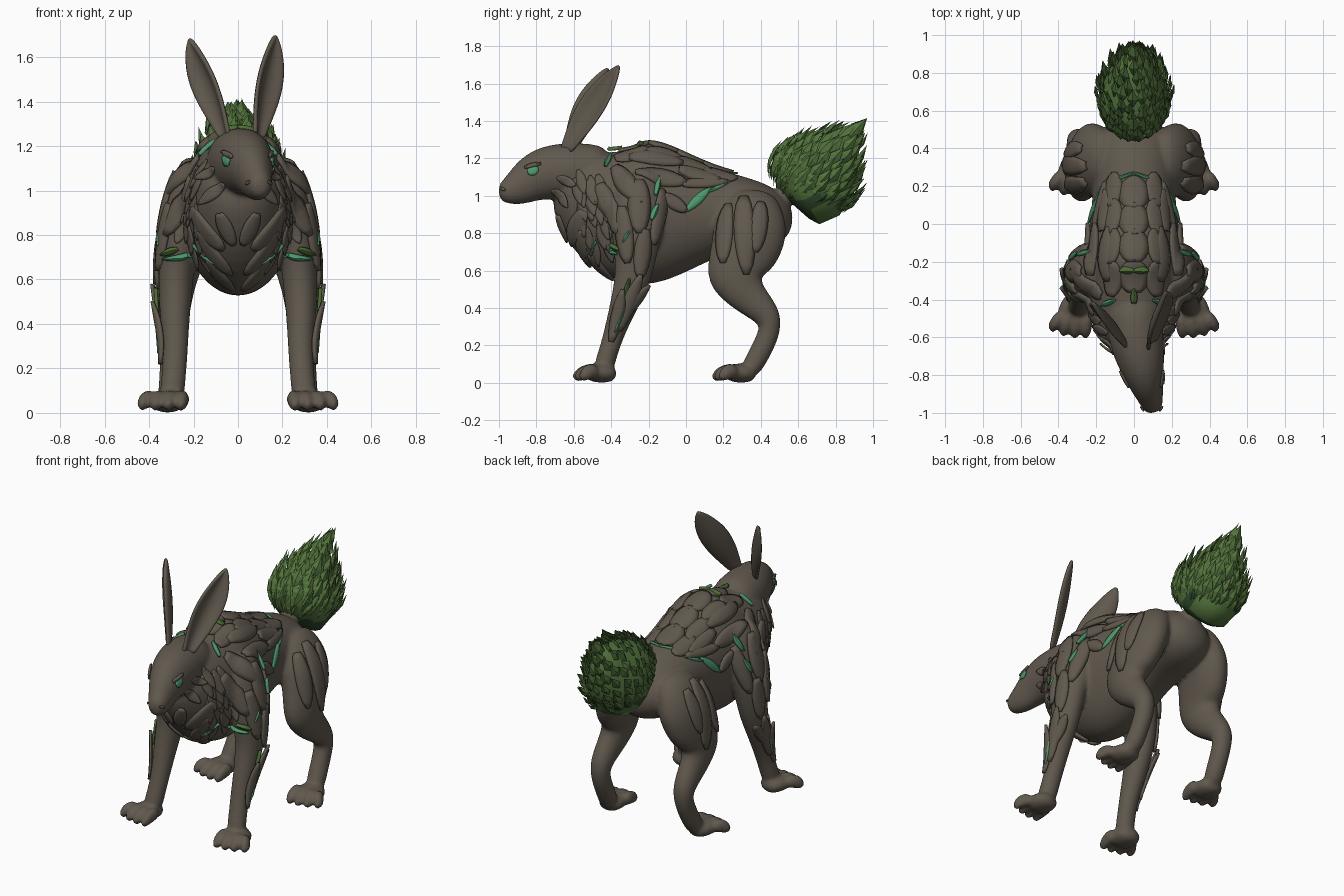
import bpy, bmesh, math, random
from mathutils import Vector as V
from mathutils.bvhtree import BVHTree

random.seed(4)
if "Cube" in bpy.data.objects:
    bpy.data.objects.remove(bpy.data.objects["Cube"])


def material(name, rgb):
    m = bpy.data.materials.new(name)
    m.use_nodes = True
    m.diffuse_color = (*rgb, 1)
    bsdf = m.node_tree.nodes["Principled BSDF"]
    bsdf.inputs["Base Color"].default_value = (*rgb, 1)
    bsdf.inputs["Roughness"].default_value = 0.8
    return m


BARK = material("bark brown", (0.118, 0.099, 0.076))
GLOW = material("glowing green", (0.075, 0.31, 0.155))
MOSS = material("moss green", (0.07, 0.15, 0.035))
LEAF = material("leaf green", (0.085, 0.17, 0.045))
DARK = material("dark leaf green", (0.03, 0.07, 0.025))


def finish(name, bm, mats, angle=40):
    me = bpy.data.meshes.new(name)
    bm.to_mesh(me)
    bm.free()
    ob = bpy.data.objects.new(name, me)
    bpy.context.collection.objects.link(ob)
    for m in mats:
        me.materials.append(m)
    bpy.ops.object.select_all(action="DESELECT")
    ob.select_set(True)
    bpy.context.view_layer.objects.active = ob
    bpy.ops.object.shade_smooth_by_angle(angle=math.radians(angle))
    return ob


def loft(bm, rings, s=1, n=14):
    """Closed tube through (x, y, z, half width, half depth) rings, x mirrored by s."""
    pts = [V((r[0] * s, r[1], r[2])) for r in rings]
    loops = []
    for i, r in enumerate(rings):
        t = (pts[min(i + 1, len(pts) - 1)] - pts[max(i - 1, 0)]).normalized()
        side = (V((1, 0, 0)) - t * t.x).normalized()
        up = t.cross(side)
        loops.append([bm.verts.new(pts[i] + side * r[3] * math.cos(a) + up * r[4] * math.sin(a))
                      for a in (math.tau * k / n for k in range(n))])
    for a, b in zip(loops, loops[1:]):
        for k in range(n):
            bm.faces.new((a[k], a[(k + 1) % n], b[(k + 1) % n], b[k]))
    bm.faces.new(loops[0][::-1])
    bm.faces.new(loops[-1])


# Body: torso, neck, head, legs and paws fused into one skin
TORSO = [(0, -.66, 1.1, .13, .13), (0, -.56, 1.035, .2, .24), (0, -.4, .93, .25, .35),
         (0, -.25, .9, .265, .405), (0, -.08, .905, .25, .36), (0, .1, .905, .225, .265),
         (0, .25, .905, .22, .215), (0, .4, .89, .225, .185), (0, .5, .86, .17, .14), (0, .57, .85, .07, .06)]
HEAD = [(0, -.4, 1.12, .14, .145), (0, -.54, 1.13, .15, .155), (.02, -.65, 1.13, .145, .157),
        (.045, -.76, 1.12, .12, .148), (.065, -.84, 1.085, .095, .122), (.085, -.91, 1.035, .072, .094),
        (.1, -.97, 1.02, .055, .066), (.107, -1.0, 1.02, .035, .04)]
FRONT_LEG = [(.15, -.25, 1.12, .1, .1), (.2, -.25, 1.0, .11, .15), (.245, -.26, .85, .105, .15),
             (.275, -.27, .7, .085, .12), (.28, -.28, .57, .08, .1), (.285, -.33, .42, .068, .078),
             (.28, -.38, .28, .057, .058), (.29, -.42, .15, .056, .052), (.3, -.45, .05, .06, .06)]
HIND_LEG = [(.11, .34, 1.0, .08, .12), (.175, .345, .94, .11, .17), (.23, .35, .82, .125, .212),
            (.265, .305, .67, .105, .185), (.285, .245, .55, .088, .16), (.29, .34, .45, .074, .1),
            (.295, .455, .35, .064, .072), (.295, .445, .26, .056, .062), (.3, .38, .13, .056, .058),
            (.31, .33, .05, .06, .055)]

bm = bmesh.new()
loft(bm, TORSO, n=18)
loft(bm, HEAD, n=16)
loft(bm, [(0, .42, .93, .08, .08), (0, .5, .98, .06, .06), (0, .6, 1.04, .06, .06)])
for s in (1, -1):
    for leg, y in ((FRONT_LEG, -.41), (HIND_LEG, .335)):
        loft(bm, leg, s)
        # paw pad with four toes turned slightly outward
        loft(bm, [(.3, y + .04, .045, .06, .04), (.315, y - .04, .055, .09, .058), (.33, y - .12, .05, .085, .045)], s)
        for k in range(4):
            f = k - 1.5
            x, fan = .33 + f * .052, f * .006 + .012
            reach = .195 - f * .012 - abs(f) * .012
            loft(bm, [(x - fan, y - .06, .062, .034, .042), (x, y - .11, .064, .037, .048),
                      (x + fan, y - reach + .035, .046, .033, .042),
                      (x + 1.3 * fan, y - reach, .018, .016, .02)], s, 8)
bmesh.ops.recalc_face_normals(bm, faces=bm.faces)
body = finish("body", bm, [BARK], 180)
sub = body.modifiers.new("round", "SUBSURF")
sub.levels = sub.render_levels = 2
rem = body.modifiers.new("fuse", "REMESH")
rem.mode, rem.voxel_size, rem.use_smooth_shade = "VOXEL", .011, True
smooth = body.modifiers.new("blend", "SMOOTH")
smooth.factor, smooth.iterations = .5, 8
skin = BVHTree.FromObject(body, bpy.context.evaluated_depsgraph_get())


def on_skin(view, a, b, s):
    """Point of the skin hit from the side (y, z), front (x, z) or top (x, y)."""
    start, way = {"side": (V((s, a, b)), V((-s, 0, 0))),
                  "front": (V((s * a, -2, b)), V((0, 1, 0))),
                  "top": (V((s * a, b, 3)), V((0, 0, -1)))}[view]
    hit = skin.ray_cast(start, way)[0]
    return hit or skin.find_nearest(start + way * .85)[0]


def scale(bm, view, a1, b1, a2, b2, width, s=1, bulge=.014, lift=0., blunt=.55):
    """Leaf-shaped plate hugging the skin from one point to another."""
    p, q = on_skin(view, a1, b1, s), on_skin(view, a2, b2, s)
    along = (q - p).normalized()
    nu, nv, grid = 8, 4, []
    for i in range(nu + 1):
        u = i / nu
        mid, nor = skin.find_nearest(p.lerp(q, u))[:2]
        side = nor.cross(along).normalized()
        w = width * (math.sin(math.pi * (.06 + .92 * u)) ** blunt)
        row = []
        for j in range(nv + 1):
            v = 2 * j / nv - 1
            c, n2 = skin.find_nearest(mid + side * w * v)[:2]
            row.append(bm.verts.new(c + n2 * (bulge * (1 - .6 * v * v) + lift * u * u)))
        grid.append(row)
    for i in range(nu):
        for j in range(nv):
            bm.faces.new((grid[i][j], grid[i + 1][j], grid[i + 1][j + 1], grid[i][j + 1]))


def plates(name, view, rows, mat, thick=.014, **kw):
    bm = bmesh.new()
    for r in rows:
        for s in (1, -1):
            scale(bm, view, *r, s=s, **kw)
    ob = finish(name, bm, [mat])
    mod = ob.modifiers.new("thickness", "SOLIDIFY")
    mod.thickness, mod.offset = thick, 0


# Bark armour
plates("shoulder_plates", "side", [
    (-.3, 1.2, -.02, 1.17, .05), (-.04, 1.14, .18, 1.08, .045), (-.27, 1.12, .0, 1.07, .05),
    (-.02, 1.06, .22, 1.07, .03), (-.38, 1.15, -.24, .96, .055), (-.46, 1.06, -.36, .8, .055),
    (-.25, 1.08, -.25, .8, .06), (-.13, 1.03, -.18, .74, .045), (-.34, .94, -.31, .64, .05),
    (-.22, .82, -.25, .56, .045), (-.12, 1.0, .0, .92, .035)], BARK, bulge=.016)
plates("haunch_plates", "side", [
    (.23, .95, .2, .64, .05), (.31, .99, .32, .58, .055), (.4, .96, .37, .7, .045)], BARK, bulge=.013)
plates("chest_plates", "front", [
    (.2, .92, .06, .74, .05), (.17, .82, .03, .63, .045), (.13, .7, .02, .56, .038),
    (.08, .9, .02, .76, .035)], BARK, bulge=.011)
plates("spine_plates", "top", [(.0, y, .0, y + .17, .085) for y in (-.36, -.2, -.06, .08)]
       + [(.12, y, .1, y + .18, .055) for y in (-.38, -.21, -.05, .09)], BARK, bulge=.012)
plates("forearm_plates", "side", [
    (-.4, .22, -.33, .5, .03), (-.36, .28, -.25, .58, .035), (-.33, .36, -.22, .53, .03)],
    BARK, lift=.025, blunt=.8)

# Fur tufts around throat, cheeks and chest
tufts = []
for i in range(24):
    z = random.uniform(.76, 1.14)
    y = -.61 + max(0, 1 - z) * .34 + random.uniform(0, .17)
    tufts.append((y, z, y + .04, z - random.uniform(.11, .16), .028))
plates("neck_fur", "side", tufts, BARK, thick=.008, bulge=.005, lift=.014, blunt=.9)
plates("cheek_tufts", "side", [(-.72, 1.03, -.62, .94, .028), (-.69, 1.1, -.58, 1.05, .025)],
       BARK, thick=.008, lift=.018, bulge=.005, blunt=.9)

# Glowing cracks and moss between the plates
plates("shoulder_cracks", "side", [
    (-.19, .87, -.16, .95, .015), (-.17, 1.0, -.15, 1.1, .015), (-.41, .71, -.36, .69, .013),
    (-.33, .75, -.3, .81, .011), (-.43, 1.15, -.4, 1.21, .013), (-.38, .27, -.33, .4, .008)],
    GLOW, thick=.006, bulge=.024, blunt=.8)
plates("flank_cracks", "side", [(.0, .92, .13, 1.04, .024), (.12, 1.02, .23, 1.07, .01)],
       GLOW, thick=.006, bulge=.012, blunt=.8)
plates("chest_cracks", "front", [(.19, .76, .1, .68, .007)], GLOW, thick=.006, bulge=.018)
plates("forearm_moss", "side", [(-.34, .42, -.3, .56, .01)], MOSS, thick=.006, bulge=.022)
plates("shoulder_moss", "front", [(.27, .74, .33, .71, .014)], MOSS, thick=.006, bulge=.024)
plates("withers_moss", "top", [(.0, -.24, .07, -.24, .02), (.0, -.43, .0, -.34, .015)],
       MOSS, thick=.006, bulge=.026)
plates("rump_crack", "top", [(.0, .27, .15, .2, .008)], GLOW, thick=.006, bulge=.012)
plates("eyes", "side", [(-.845, 1.125, -.79, 1.145, .026)], GLOW, thick=.008, bulge=.008)
plates("eyelids", "side", [(-.86, 1.15, -.775, 1.172, .009)], BARK, thick=.012, bulge=.01)
plates("nostrils", "side", [(-.985, 1.04, -.965, 1.03, .006)], BARK, thick=.008, bulge=.006)


# Ears: cupped blades, each with its own sweep
def ear(name, base, tip, s):
    bm = bmesh.new()
    base, tip = V(base), V(tip)
    side, front = V((.6 * s, .76, -.2)).normalized(), V((.75 * s, -.6, .1)).normalized()
    grid = []
    for i in range(13):
        u = i / 12
        mid = base.lerp(tip, u) - front * .02 * math.sin(math.pi * u)
        w = .036 + .05 * math.sin(math.pi * u ** 1.1)
        w *= math.sqrt(max(0, 1 - u ** 6)) + .05
        grid.append([bm.verts.new(mid + side * w * v + front * .5 * w * v * v)
                     for v in (-1, -.6, -.2, .2, .6, 1)])
    for a, b in zip(grid, grid[1:]):
        for j in range(5):
            bm.faces.new((a[j], a[j + 1], b[j + 1], b[j]))
    ob = finish(name, bm, [BARK], 180)
    mod = ob.modifiers.new("thickness", "SOLIDIFY")
    mod.thickness, mod.offset = .022, 0
    ob.modifiers.new("round", "SUBSURF").levels = 1


ear("left_ear", (.085, -.635, 1.24), (.17, -.36, 1.7), 1)
ear("right_ear", (-.05, -.62, 1.24), (-.22, -.42, 1.685), -1)

# Tail: leafy teardrop, dark underneath near the root
TAIL = [(0, .535, .99, .04, .05), (0, .56, 1.015, .13, .17), (0, .605, 1.04, .175, .22),
        (0, .675, 1.08, .185, .235), (0, .745, 1.15, .15, .205), (0, .815, 1.235, .09, .135),
        (0, .88, 1.32, .025, .03)]
bm = bmesh.new()
loft(bm, TAIL, n=20)
for face in bm.faces:
    c = face.calc_center_median()
    face.material_index = int(c.z < 1.0 and c.y < .7)
finish("tail_core", bm, [LEAF, DARK], 180)
bm = bmesh.new()
axis = V((0, .68, .73)).normalized()
up = V((0, -axis.z, axis.y))
for i in range(15):
    f = i / 14 * (len(TAIL) - 1.01)
    k, t = int(f), f % 1
    x, y, z, rx, rz = (a + (b - a) * t for a, b in zip(TAIL[k], TAIL[k + 1]))
    spread = max(0, .9 - i * .2)
    count = max(5, int(rx * 115))
    for j in range(count):
        a = math.tau * (j + .5 * (i % 2) + random.uniform(-.2, .2)) / count
        out = V((math.cos(a), 0, 0)) + up * math.sin(a)
        base = V((x, y, z)) + V((rx * math.cos(a), 0, 0)) + up * rz * math.sin(a)
        inward = -.25 if i > 9 else 0
        way = (axis + out * (spread + inward + random.uniform(0, .25))).normalized()
        side = way.cross(out).normalized()
        nor = side.cross(way)
        ln, w = random.uniform(.1, .135), random.uniform(.026, .036)
        b0, tip = bm.verts.new(base - way * .02), bm.verts.new(base + way * ln)
        ridge = bm.verts.new(base + way * ln * .45 + nor * .018)
        for d in (1, -1):
            edge = bm.verts.new(base + way * ln * .4 + side * w * d + nor * .004)
            for tri in ([b0, edge, ridge], [ridge, edge, tip]):
                bm.faces.new(tri[::d]).material_index = int(i < 6 and base.z < .98)
finish("tail_leaves", bm, [LEAF, DARK], 20)
